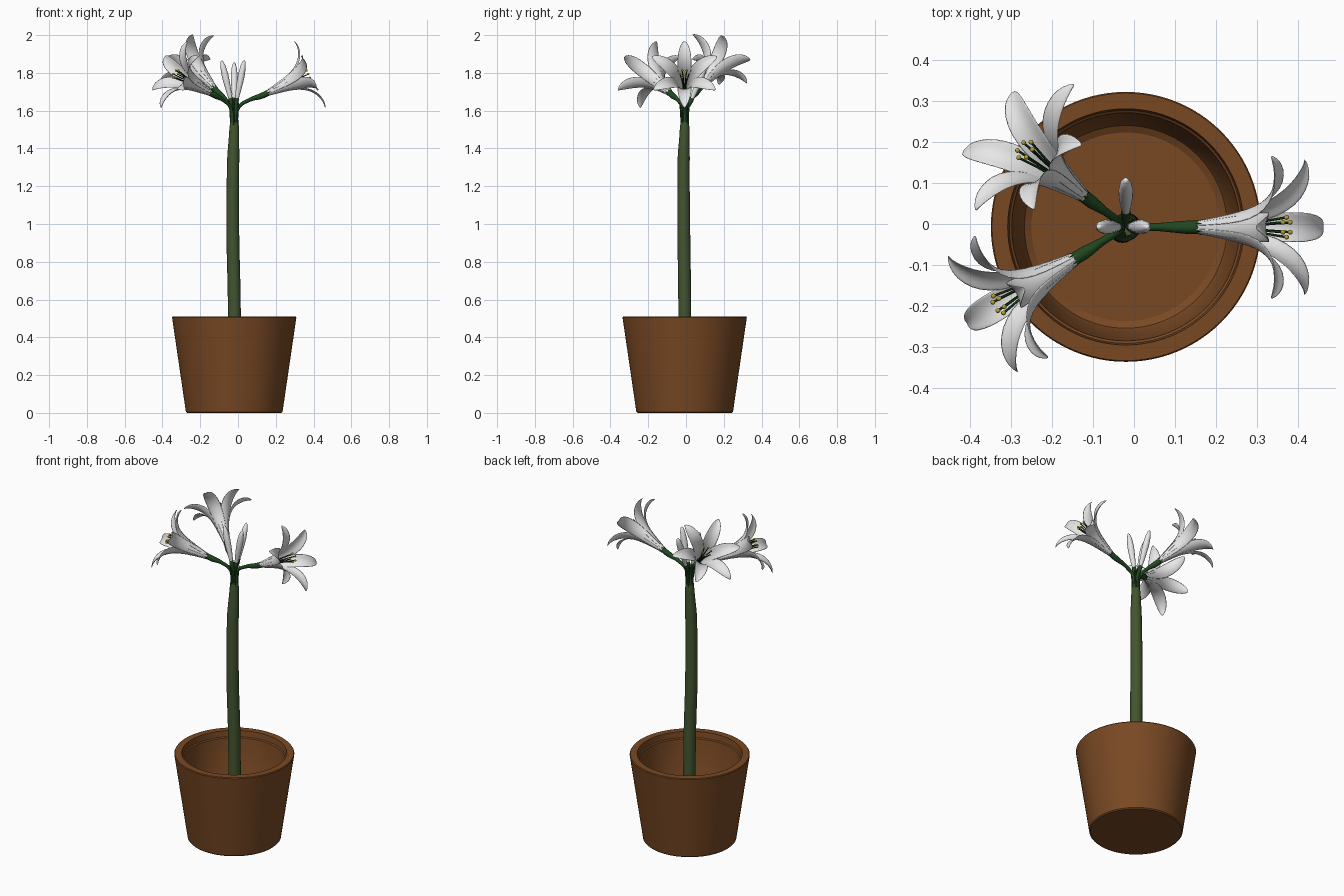
import bpy, bmesh
from math import sin, cos, pi, radians
from mathutils import Matrix, Vector

if "Cube" in bpy.data.objects:
    bpy.data.objects.remove(bpy.data.objects["Cube"])


def material(name, rgb, rough=0.7):
    m = bpy.data.materials.new(name)
    m.use_nodes = True
    m.diffuse_color = (*rgb, 1)
    bsdf = m.node_tree.nodes["Principled BSDF"]
    bsdf.inputs["Base Color"].default_value = (*rgb, 1)
    bsdf.inputs["Roughness"].default_value = rough
    return m


terracotta = material("terracotta brown", (0.19, 0.066, 0.017))
stem_green = material("olive stem green", (0.055, 0.09, 0.028))
leaf_green = material("dark green", (0.015, 0.065, 0.015))
white = material("petal white", (0.8, 0.8, 0.8))
yellow = material("pollen yellow", (0.5, 0.38, 0.02))


def select_only(ob):
    bpy.ops.object.select_all(action='DESELECT')
    ob.select_set(True)
    bpy.context.view_layer.objects.active = ob


def finish(bm, name, mat, matrix=Matrix(), angle=40):
    bmesh.ops.recalc_face_normals(bm, faces=bm.faces)
    mesh = bpy.data.meshes.new(name)
    bm.to_mesh(mesh)
    bm.free()
    mesh.materials.append(mat)
    ob = bpy.data.objects.new(name, mesh)
    bpy.context.collection.objects.link(ob)
    ob.matrix_world = matrix
    select_only(ob)
    bpy.ops.object.shade_smooth_by_angle(angle=radians(angle))
    return ob


def lathe(name, profile, mat, matrix=Matrix(), steps=64, angle=40):
    """Revolve (radius, height) points that start and end on the axis."""
    bm = bmesh.new()
    verts = [bm.verts.new((r, 0, z)) for r, z in profile]
    edges = [bm.edges.new(pair) for pair in zip(verts, verts[1:])]
    bmesh.ops.spin(bm, geom=verts + edges, axis=(0, 0, 1), cent=(0, 0, 0),
                   angle=2 * pi, steps=steps, use_duplicate=False)
    bmesh.ops.remove_doubles(bm, verts=bm.verts, dist=1e-5)
    return finish(bm, name, mat, matrix, angle)


def tube(name, points, radii, mat, sides=4):
    """Smooth tapering tube through the points."""
    curve = bpy.data.curves.new(name, 'CURVE')
    curve.dimensions = '3D'
    curve.bevel_depth = 1
    curve.bevel_resolution = sides
    curve.use_fill_caps = True
    spline = curve.splines.new('BEZIER')
    spline.bezier_points.add(len(points) - 1)
    for bp, co, r in zip(spline.bezier_points, points, radii):
        bp.co, bp.radius = co, r
        bp.handle_left_type = bp.handle_right_type = 'AUTO'
    curve.materials.append(mat)
    ob = bpy.data.objects.new(name, curve)
    bpy.context.collection.objects.link(ob)
    select_only(ob)
    bpy.ops.object.convert(target='MESH')
    bpy.ops.object.shade_smooth_by_angle(angle=radians(50))
    return ob


def aim(origin, azimuth, elevation):
    """Frame whose z runs along the given direction and whose x points up."""
    az, el = radians(azimuth), radians(elevation)
    axis = Vector((cos(el) * cos(az), cos(el) * sin(az), sin(el)))
    up = Vector((-sin(el) * cos(az), -sin(el) * sin(az), cos(el)))
    frame = Matrix((up, axis.cross(up), axis)).transposed().to_4x4()
    return Matrix.Translation(origin) @ frame


# Pot with a thick rim and a rounded inner floor
CX, CY = -0.02, -0.007
lathe("pot", [(0, 0), (0.25, 0), (0.256, 0.006), (0.329, 0.505), (0.326, 0.51),
              (0.288, 0.51), (0.284, 0.475), (0.278, 0.47), (0.256, 0.25),
              (0.247, 0.23), (0.23, 0.22), (0, 0.22)],
      terracotta, Matrix.Translation((CX, CY, 0)), 96, 30)

# Main stem
tube("stem", [(CX + 0.003, CY, 0.2), (CX, CY, 0.6), (CX - 0.008, CY - 0.005, 1.0),
              (CX - 0.005, CY - 0.005, 1.35), (CX, CY, 1.5), (CX, CY, 1.54)],
     [0.034, 0.034, 0.034, 0.032, 0.026, 0.022], stem_green, 8)

# Petal outline: distance along flower, distance from axis, half width
PETAL = [(0, 0.013, 0.011), (0.05, 0.022, 0.018), (0.11, 0.034, 0.027),
         (0.165, 0.05, 0.034), (0.21, 0.078, 0.038), (0.238, 0.112, 0.037),
         (0.252, 0.15, 0.030), (0.255, 0.18, 0.018), (0.25, 0.2, 0.003)]
COLUMNS = (-1, -0.5, 0, 0.5, 1)


def petal(name, matrix, scale):
    bm = bmesh.new()
    rows = []
    for i, (s, r, w) in enumerate(PETAL):
        before, after = PETAL[max(i - 1, 0)], PETAL[min(i + 1, len(PETAL) - 1)]
        tangent = Vector((after[0] - before[0], after[1] - before[1])).normalized()
        row = []
        for t in COLUMNS:
            cup = 0.32 * w * t * t
            row.append(bm.verts.new(((r - tangent.x * cup) * scale, w * t,
                                     s + tangent.y * cup)))
        rows.append(row)
    for a, b in zip(rows, rows[1:]):
        for j in range(len(COLUMNS) - 1):
            bm.faces.new((a[j], a[j + 1], b[j + 1], b[j]))
    ob = finish(bm, name, white, matrix, 180)
    solid = ob.modifiers.new("thickness", 'SOLIDIFY')
    solid.thickness = 0.003
    solid.offset = 0
    smooth = ob.modifiers.new("smooth", 'SUBSURF')
    smooth.levels = smooth.render_levels = 1


def flower(name, base, azimuth, elevation, roll):
    frame = aim(base, azimuth, elevation)
    # Six petals in two overlapping layers
    for i in range(6):
        turn = Matrix.Rotation(radians(roll + 60 * i), 4, 'Z')
        petal(f"{name}_petal_{i + 1}", frame @ turn, 1 if i % 2 else 0.95)
    # Stamens with pollen tips
    for i in range(6):
        a = radians(60 * i + 30)
        spread = [(0.006, 0.04), (0.011, 0.15), (0.024, 0.245)]
        pts = [frame @ Vector((r * cos(a), r * sin(a), z)) for r, z in spread]
        tube(f"{name}_stamen_{i + 1}", pts, [0.003] * 3, leaf_green, 1)
        bm = bmesh.new()
        bmesh.ops.create_uvsphere(bm, u_segments=10, v_segments=6, radius=0.006)
        finish(bm, f"{name}_pollen_{i + 1}", yellow, Matrix.Translation(pts[-1]), 180)
    # Flower stalk swelling into the base of the bloom
    az = radians(azimuth)
    out = Vector((cos(az), sin(az), 0))
    root = Vector((CX, CY, 1.52)) + out * 0.012
    bend = Vector((CX, CY, 1.615)) + out * 0.022
    middle = bend.lerp(frame.translation, 0.4) + Vector((0, 0, 0.012))
    tube(f"{name}_stalk", [root, bend, middle, frame @ Vector((0, 0, -0.025)),
                           frame @ Vector((0, 0, 0.025))],
         [0.009, 0.009, 0.010, 0.016, 0.016], leaf_green)
    # Pointed green teeth clasping the tube
    for i in range(6):
        a = radians(roll + 60 * i + 30)
        tip = [(0.013, 0.01), (0.0205, 0.05)]
        pts = [frame @ Vector((r * cos(a), r * sin(a), z)) for r, z in tip]
        tube(f"{name}_tooth_{i + 1}", pts, [0.005, 0.001], leaf_green, 1)


flower("left_flower", (0.15, -0.008, 1.69), 0, 25, 0)
flower("front_flower", (CX - 0.12, CY - 0.075, 1.69), 211, 25, 0)
flower("back_flower", (-0.118, 0.065, 1.71), 142, 40, 30)

# Closed buds on short stalks
BUD = [(0, 0), (0.009, 0.003), (0.013, 0.04), (0.017, 0.1), (0.018, 0.14),
       (0.014, 0.185), (0.007, 0.21), (0, 0.217)]
for name, azimuth, elevation, offset in (("right_bud", 180, 77, 0.018),
                                         ("back_bud", 90, 68, 0.035),
                                         ("left_bud", 0, 79, 0.012)):
    az = radians(azimuth)
    out = Vector((cos(az), sin(az), 0))
    base = Vector((CX, CY, 1.655)) + out * offset
    frame = aim(base, azimuth, elevation)
    lathe(name, BUD, white, frame, 16, 60)
    tube(f"{name}_stalk", [Vector((CX, CY, 1.52)) + out * 0.008,
                           Vector((CX, CY, 1.6)) + out * 0.01,
                           base, frame @ Vector((0, 0, 0.012))],
         [0.008, 0.008, 0.012, 0.011], leaf_green)

# Withered bracts around the top of the stem
for i in range(5):
    a = radians(72 * i + 40)
    out = Vector((cos(a), sin(a), 0))
    tube(f"bract_{i + 1}", [Vector((CX, CY, z)) + out * r for r, z in
                            ((0.018, 1.52), (0.02, 1.58), (0.028, 1.64))],
         [0.006, 0.005, 0.002], leaf_green, 1)
